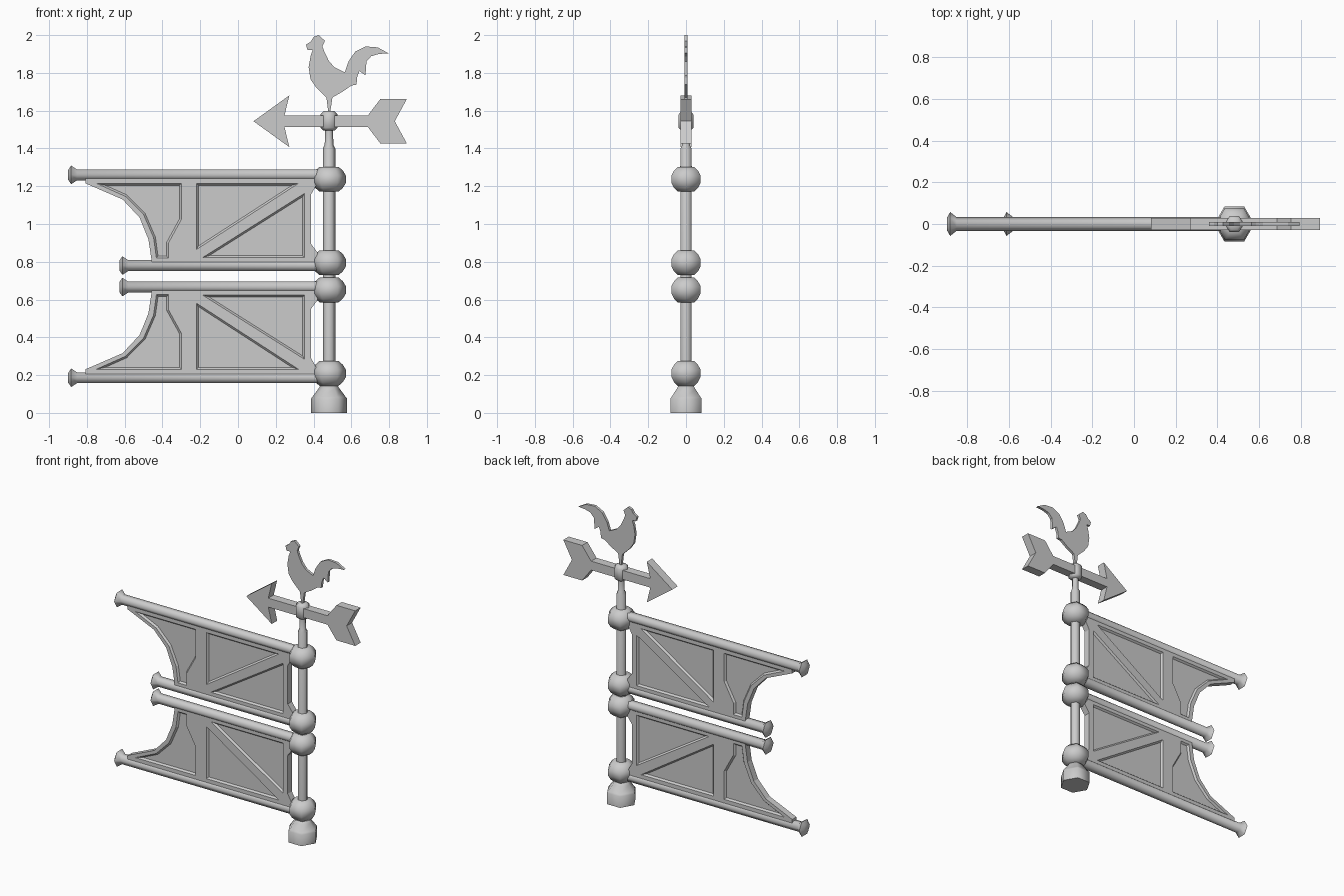
import bpy, bmesh, math
from mathutils import Matrix, Vector

cube = bpy.data.objects.get("Cube")
if cube:
    bpy.data.objects.remove(cube, do_unlink=True)

grey = bpy.data.materials.new("light grey metal")
grey.use_nodes = True
colour = (0.6, 0.6, 0.6, 1)
grey.diffuse_color = colour
grey.node_tree.nodes["Principled BSDF"].inputs["Base Color"].default_value = colour

POST_X = 0.482   # post axis
MID_Z = 0.723    # the two banners mirror about this height


def finish(bm, name, location=(0, 0, 0), smooth=None):
    bmesh.ops.recalc_face_normals(bm, faces=bm.faces)
    mesh = bpy.data.meshes.new(name)
    bm.to_mesh(mesh)
    bm.free()
    mesh.materials.append(grey)
    obj = bpy.data.objects.new(name, mesh)
    obj.location = location
    bpy.context.collection.objects.link(obj)
    if smooth:
        bpy.ops.object.select_all(action="DESELECT")
        obj.select_set(True)
        bpy.context.view_layer.objects.active = obj
        bpy.ops.object.shade_smooth_by_angle(angle=math.radians(smooth))
    return obj


def lathe(name, profile, location, along_x=False, sides=6):
    """Turn (position, radius) pairs around z, or around x."""
    bm = bmesh.new()
    turn = math.pi / 2 if along_x else 0
    rings = []
    for z, r in profile:
        angles = [turn + math.tau * i / sides for i in range(sides)]
        rings.append([bm.verts.new((r * math.cos(a), r * math.sin(a), z)) for a in angles])
    for low, high in zip(rings, rings[1:]):
        for i in range(sides):
            j = (i + 1) % sides
            bm.faces.new((low[i], low[j], high[j], high[i]))
    bm.faces.new(rings[0])
    bm.faces.new(rings[-1])
    if along_x:
        bm.transform(Matrix.Rotation(math.pi / 2, 4, "Y"))
    return finish(bm, name, location, smooth=62)


def plate(name, outline, half):
    """Flat cut-out in the xz plane, extruded through y."""
    bm = bmesh.new()
    face = bm.faces.new([bm.verts.new((x, -half, z)) for x, z in outline])
    new = bmesh.ops.extrude_face_region(bm, geom=[face], use_keep_orig=True)["geom"]
    moved = [v for v in new if isinstance(v, bmesh.types.BMVert)]
    bmesh.ops.translate(bm, verts=moved, vec=(0, 2 * half, 0))
    return finish(bm, name)


# Post and foot
lathe("post", [(0.1, 0.033), (1.4, 0.033), (1.42, 0.023), (1.5, 0.021), (1.59, 0.021)], (POST_X, 0, 0))
lathe("post_foot", [(0, 0.096), (0.075, 0.096), (0.085, 0.088), (0.127, 0.057), (0.145, 0.045)], (POST_X, 0, 0))
lathe("arrow_collar", [(1.495, 0.03), (1.51, 0.045), (1.58, 0.045), (1.597, 0.03)], (POST_X, 0, 0))

# Post balls and the knobbed rods, mirrored above and below the middle
ball = [(-0.066, 0.05), (-0.046, 0.073), (-0.018, 0.09), (0.018, 0.09), (0.046, 0.073), (0.066, 0.05)]
for side, sign in (("upper", 1), ("lower", -1)):
    for part, ball_z, rod_z, end in (("outer", 0.514, 0.537, -0.899), ("inner", 0.072, 0.057, -0.628)):
        lathe(f"{side}_{part}_ball", ball, (POST_X, 0, MID_Z + sign * ball_z))
        lathe(f"{side}_{part}_rod", [(end, 0.03), (end + 0.016, 0.057), (end + 0.047, 0.033), (0.45, 0.033)],
              (0, 0, MID_Z + sign * rod_z), along_x=True)

# Framed banner panels: front upper quarter, mirrored in y and z
outline = [(-0.807, 1.24), (-0.807, 1.215), (-0.611, 1.13), (-0.521, 1.034), (-0.474, 0.918),
           (-0.455, 0.79), (0.43, 0.79), (0.42, 0.85), (0.386, 0.896), (0.386, 1.155), (0.42, 1.215), (0.43, 1.24)]
cells = [
    [(-0.75, 1.215), (-0.595, 1.146), (-0.5, 1.05), (-0.447, 0.928), (-0.432, 0.82),
     (-0.368, 0.82), (-0.368, 0.9), (-0.3, 1.024), (-0.3, 1.215)],
    [(-0.22, 1.215), (-0.22, 0.865), (0.32, 1.215)],
    [(0.352, 1.162), (-0.188, 0.822), (0.352, 0.822)],
]
FRAME = 0.022
bm = bmesh.new()


def loop(points):
    return [bm.verts.new((x, -FRAME, z - MID_Z)) for x, z in points]


rim = loop(outline)
edges = [bm.edges.new((a, b)) for a, b in zip(rim, rim[1:] + rim[:1])]
rim_edges = list(edges)
recesses = []
for cell in cells:
    face = bm.faces.new(loop(cell))
    edges += face.edges
    recesses.append(face)
bmesh.ops.triangle_fill(bm, edges=edges, use_beauty=True, normal=Vector((0, -1, 0)))
bmesh.ops.inset_region(bm, faces=recesses, thickness=0.01, use_boundary=True, use_even_offset=True)
for v in {v for f in recesses for v in f.verts}:
    v.co.y = -0.01
walls = bmesh.ops.extrude_edge_only(bm, edges=rim_edges)["geom"]
for v in walls:
    if isinstance(v, bmesh.types.BMVert):
        v.co.y = 0
panels = finish(bm, "banner_panels", (0, 0, MID_Z))
mirror = panels.modifiers.new("mirror", "MIRROR")
mirror.use_axis = (False, True, True)

# Wind arrow
upper = [(0.082, 0), (0.272, 0.137), (0.246, 0.03), (0.687, 0.03), (0.754, 0.118), (0.894, 0.118), (0.83, 0)]
arrow = upper + [(x, -z) for x, z in reversed(upper[1:-1])]
plate("wind_arrow", [(x, 1.544 + z) for x, z in arrow], 0.029)

# Rooster silhouette, from the beak over the comb, tail and foot to the breast
rooster = [(.36, 1.95), (.385, 1.965), (.4, 1.99), (.427, 2), (.46, 1.97), (.447, 1.94), (.458, 1.91),
           (.48, 1.865), (.51, 1.83), (.565, 1.803), (.585, 1.86), (.62, 1.912), (.675, 1.94), (.74, 1.935),
           (.796, 1.904), (.745, 1.9), (.705, 1.888), (.68, 1.86), (.675, 1.787), (.643, 1.81), (.63, 1.775),
           (.628, 1.738), (.6, 1.733), (.553, 1.7), (.5, 1.67), (.488, 1.59), (.478, 1.59), (.468, 1.67),
           (.416, 1.72), (.384, 1.766), (.374, 1.83), (.384, 1.888), (.395, 1.92), (.368, 1.92)]
plate("rooster", rooster, 0.009)
